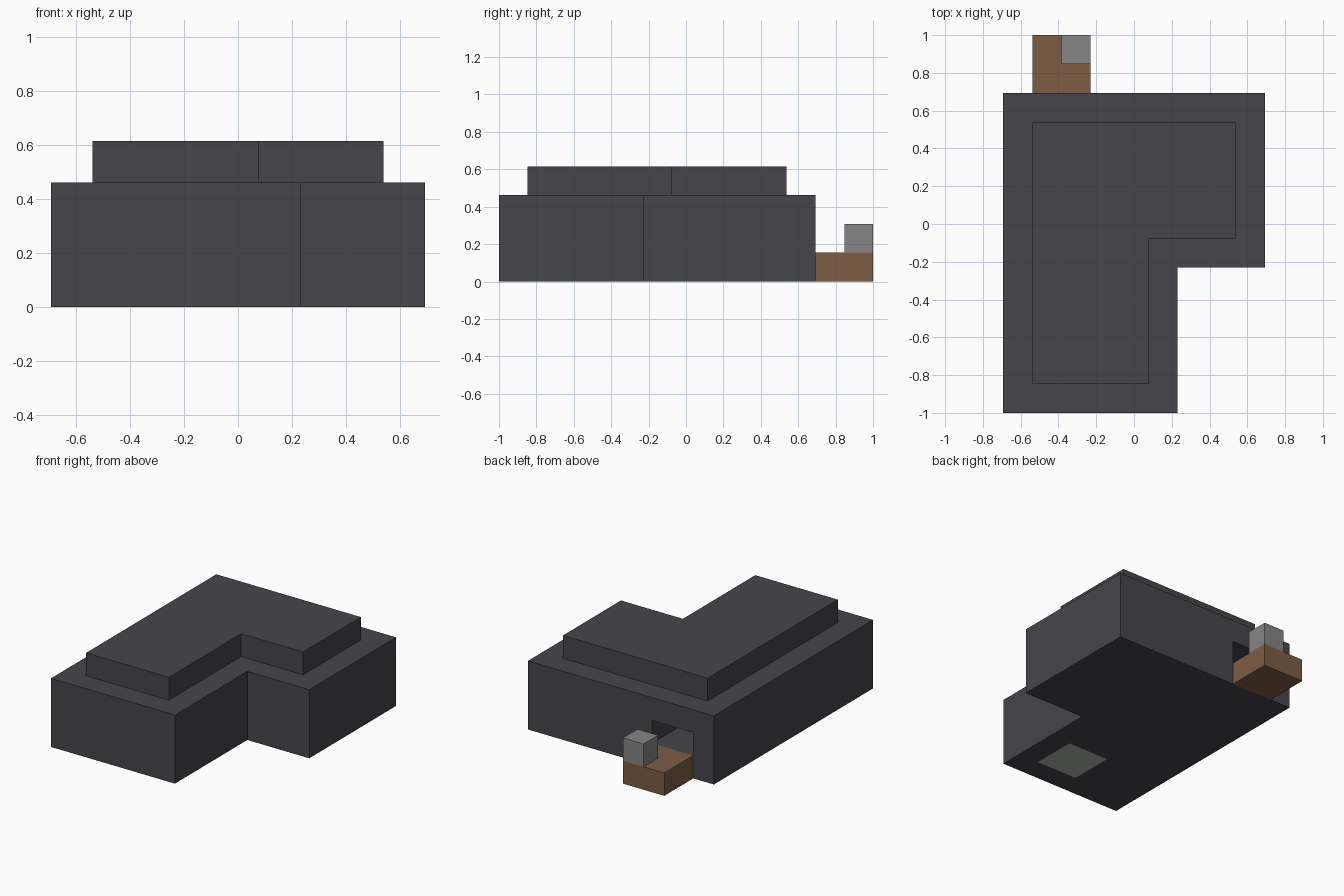
import bpy
import bmesh

U = 2 / 13  # one building block

cube = bpy.data.objects.get("Cube")
if cube:
    bpy.data.objects.remove(cube, do_unlink=True)


def make_material(name, rgb):
    mat = bpy.data.materials.new(name)
    mat.use_nodes = True
    color = (*rgb, 1)
    mat.diffuse_color = color
    bsdf = next(n for n in mat.node_tree.nodes if n.type == "BSDF_PRINCIPLED")
    bsdf.inputs["Base Color"].default_value = color
    return mat


charcoal = make_material("charcoal", (0.061, 0.059, 0.068))
brown = make_material("brown", (0.205, 0.109, 0.06))
grey = make_material("grey", (0.238, 0.238, 0.238))
pale_grey = make_material("pale_grey", (0.44, 0.46, 0.44))


def prism(name, outline, z0, z1, mat):
    """Extrude a counter-clockwise outline, given in blocks, from z0 to z1."""
    bm = bmesh.new()
    base = bm.faces.new([bm.verts.new((x * U, y * U, z0 * U)) for x, y in outline])
    top = bmesh.ops.extrude_face_region(bm, geom=[base])["geom"]
    verts = [v for v in top if isinstance(v, bmesh.types.BMVert)]
    bmesh.ops.translate(bm, verts=verts, vec=(0, 0, (z1 - z0) * U))
    bmesh.ops.recalc_face_normals(bm, faces=bm.faces)
    mesh = bpy.data.meshes.new(name)
    bm.to_mesh(mesh)
    bm.free()
    mesh.materials.append(mat)
    obj = bpy.data.objects.new(name, mesh)
    bpy.context.collection.objects.link(obj)
    return obj


def box(name, x0, x1, y0, y1, z0, z1, mat):
    return prism(name, [(x0, y0), (x1, y0), (x1, y1), (x0, y1)], z0, z1, mat)


def l_shape(inset):
    """L-shaped plan, moved inwards by the inset."""
    left, right, notch_x = -4.5 + inset, 4.5 - inset, 1.5 - inset
    front, back, notch_y = -6.5 + inset, 4.5 - inset, -1.5 + inset
    return [(left, front), (notch_x, front), (notch_x, notch_y),
            (right, notch_y), (right, back), (left, back)]


def cut(target, cutter):
    bpy.context.view_layer.objects.active = target
    mod = target.modifiers.new("cut", "BOOLEAN")
    mod.operation = "DIFFERENCE"
    mod.solver = "EXACT"
    mod.object = cutter
    bpy.ops.object.modifier_apply(modifier=mod.name)
    bpy.data.objects.remove(cutter, do_unlink=True)


# Main building and stepped roof
walls = prism("walls", l_shape(0), 0, 3, charcoal)
prism("roof", l_shape(1), 3, 4, charcoal)

# Doorway in the back wall and pocket in the underside
cut(walls, box("doorway_cutter", -3.5, -1.5, 2.5, 5, 1, 2, charcoal))
cut(walls, box("pocket_cutter", -1.5, 0.5, -5.5, -3.5, -0.5, 0.5, charcoal))
box("floor_panel", -1.5, 0.5, -5.5, -3.5, 0, 0.5, pale_grey)

# Doorstep with a small post
box("doorstep", -3.5, -1.5, 4.5, 6.5, 0, 1, brown)
box("doorstep_post", -2.5, -1.5, 5.5, 6.5, 1, 2, grey)
